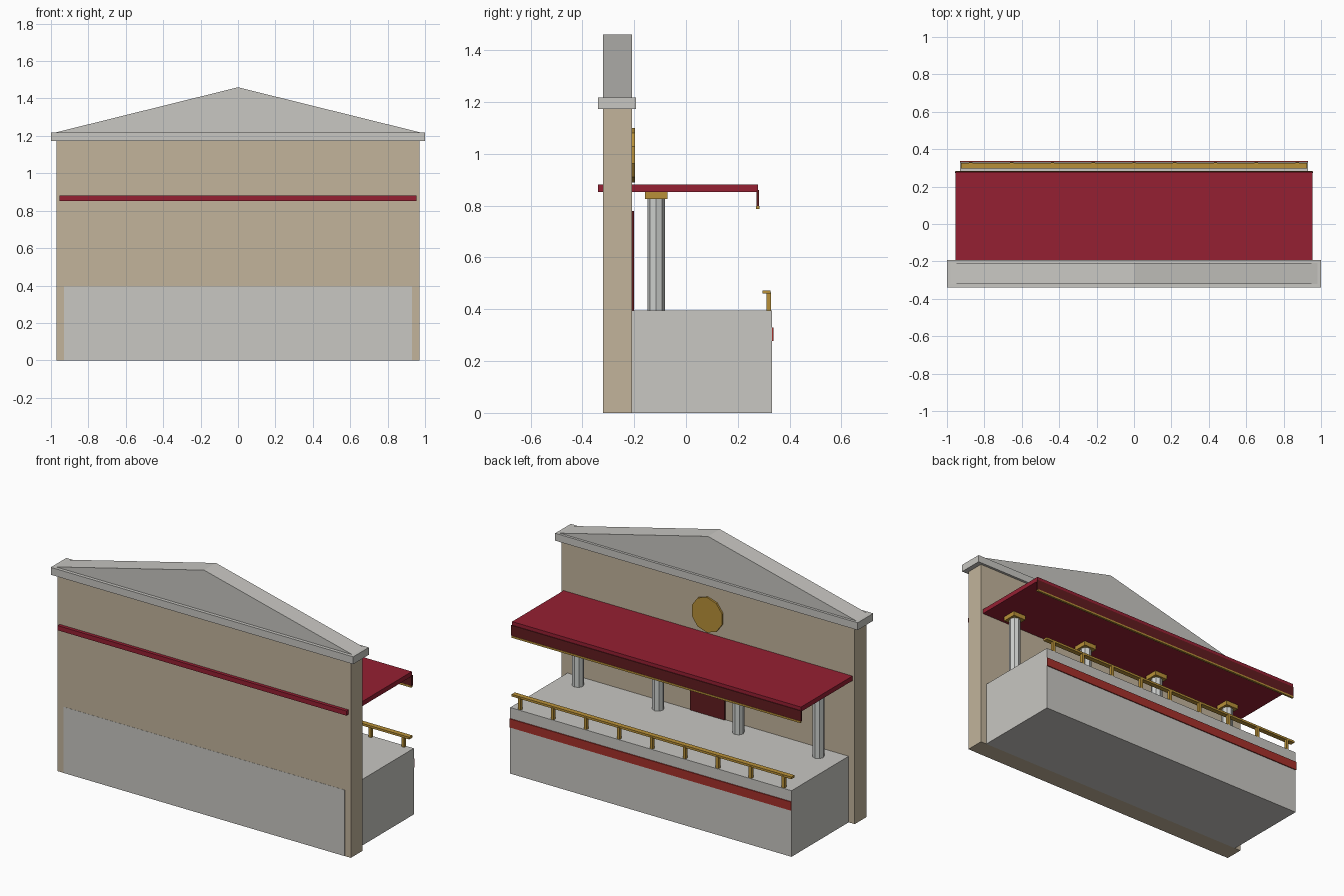
import bpy, bmesh, math
from mathutils import Matrix

if "Cube" in bpy.data.objects:
    bpy.data.objects.remove(bpy.data.objects["Cube"])


def material(name, rgb):
    m = bpy.data.materials.new(name)
    m.diffuse_color = (*rgb, 1)
    m.use_nodes = True
    m.node_tree.nodes["Principled BSDF"].inputs["Base Color"].default_value = m.diffuse_color
    return m


STONE = material("grey stone", (0.58, 0.57, 0.54))
PALE = material("pale column stone", (0.61, 0.625, 0.61))
WALL = material("beige plaster", (0.54, 0.455, 0.33))
RED = material("canopy red", (0.30, 0.014, 0.032))
DARK = material("dark red", (0.12, 0.012, 0.014))
STRIPE = material("stripe red", (0.38, 0.03, 0.023))
GOLD = material("gold", (0.48, 0.28, 0.04))


def finish(name, bm, mat):
    bmesh.ops.recalc_face_normals(bm, faces=bm.faces[:])
    me = bpy.data.meshes.new(name)
    bm.to_mesh(me)
    bm.free()
    me.materials.append(mat)
    ob = bpy.data.objects.new(name, me)
    bpy.context.collection.objects.link(ob)
    return ob


def box(name, x, y, z, mat):
    """Box from (min, max) ranges on each axis."""
    bm = bmesh.new()
    mid = [(a + b) / 2 for a, b in (x, y, z)]
    size = [b - a for a, b in (x, y, z)]
    bmesh.ops.create_cube(bm, size=1, matrix=Matrix.Translation(mid) @ Matrix.Diagonal((*size, 1)))
    return finish(name, bm, mat)


def prism(name, profile, y0, y1, mat):
    """Extrude an (x, z) outline along y."""
    bm = bmesh.new()
    face = bm.faces.new([bm.verts.new((x, y0, z)) for x, z in profile])
    new = bmesh.ops.extrude_face_region(bm, geom=[face])["geom"]
    bmesh.ops.translate(bm, vec=(0, y1 - y0, 0), verts=[v for v in new if isinstance(v, bmesh.types.BMVert)])
    return finish(name, bm, mat)


# back wall with cornice and pediment
box("back_wall", (-0.97, 0.97), (-0.32, -0.208), (0, 1.175), WALL)
box("cornice", (-1, 1), (-0.34, -0.193), (1.173, 1.217), STONE)
prism("pediment", [(-0.985, 1.216), (0.985, 1.216), (0, 1.46)], -0.32, -0.208, STONE)

# platform, showing flush in the back wall, with its stripe
box("platform", (-0.93, 0.93), (-0.321, 0.332), (0, 0.395), STONE)
box("platform_stripe", (-0.93, 0.93), (0.33, 0.338), (0.278, 0.33), STRIPE)

# door and ten-sided medallion on the wall
box("door", (-0.115, 0.115), (-0.21, -0.201), (0.395, 0.78), DARK)
ring = [math.radians(90 + 36 * i) for i in range(10)]
prism("medallion", [(0.105 * math.cos(a), 0.995 + 0.105 * math.sin(a)) for a in ring],
      -0.21, -0.197, GOLD)

# canopy with hanging valance and gold trim
box("canopy", (-0.955, 0.955), (-0.34, 0.278), (0.853, 0.881), RED)
box("valance", (-0.958, 0.958), (0.272, 0.282), (0.798, 0.86), DARK)
box("valance_trim", (-0.955, 0.955), (0.271, 0.284), (0.787, 0.798), GOLD)

# columns with square capitals
for i in range(4):
    x = -0.795 + 0.53 * i
    bm = bmesh.new()
    bmesh.ops.create_cone(bm, cap_ends=True, segments=8, radius1=0.033, radius2=0.033,
                          depth=0.435, matrix=Matrix.Translation((x, -0.115, 0.61)))
    finish(f"column_{i + 1}", bm, PALE)
    box(f"capital_{i + 1}", (x - 0.043, x + 0.043), (-0.158, -0.072), (0.826, 0.854), GOLD)

# railing
box("handrail", (-0.925, 0.925), (0.296, 0.326), (0.46, 0.473), GOLD)
for i in range(9):
    x = -0.872 + 0.218 * i
    box(f"railing_post_{i + 1}", (x - 0.009, x + 0.009), (0.311, 0.329), (0.39, 0.465), GOLD)
